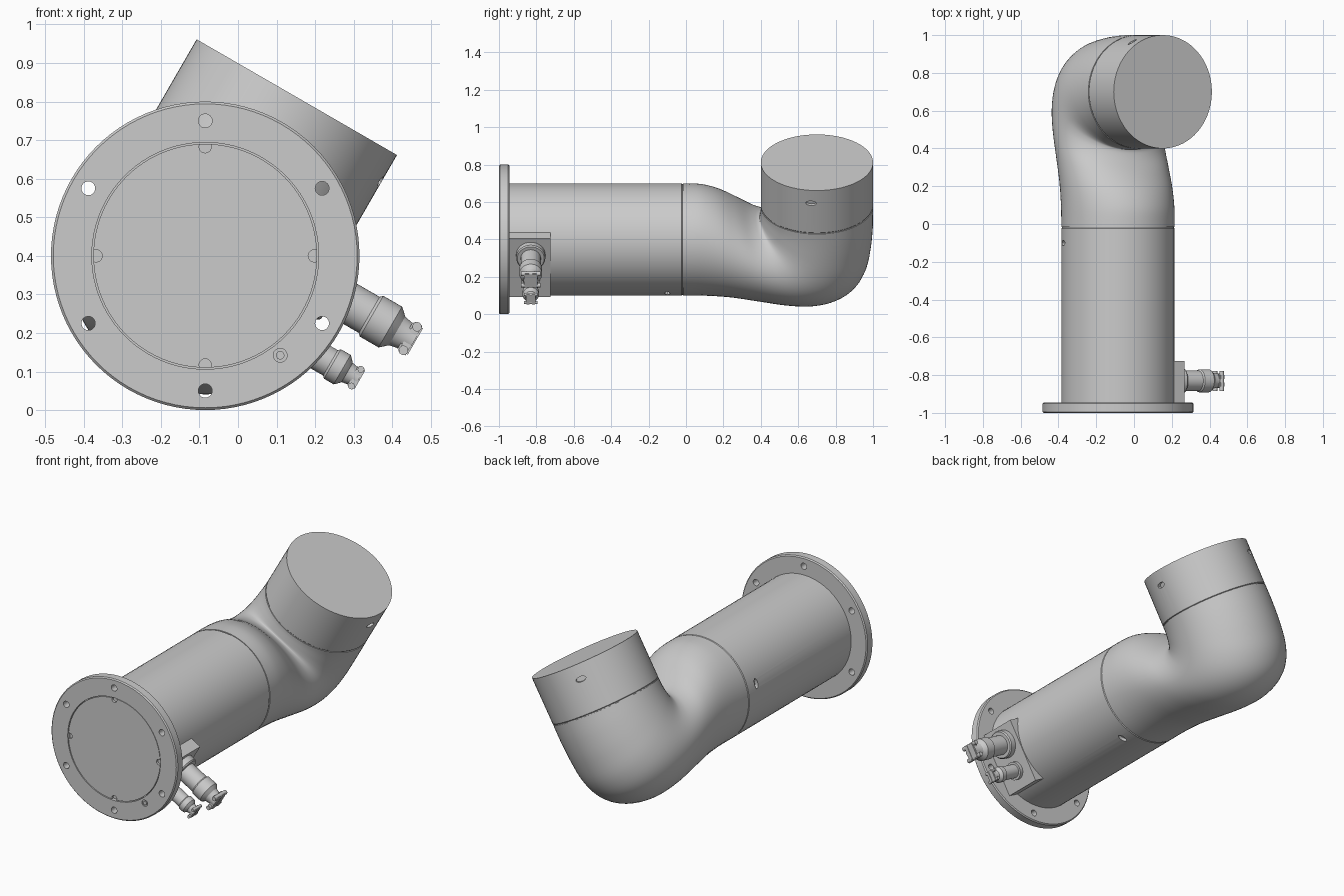
import bpy, bmesh
from math import sin, cos, pi, radians
from mathutils import Matrix, Vector

if "Cube" in bpy.data.objects:
    bpy.data.objects.remove(bpy.data.objects["Cube"])

# Local frame: X = connector direction, Y = main tube axis, Z = upper tube axis
BASE = Matrix.Translation((-0.085, 0, 0.40)) @ Matrix.Rotation(radians(30), 4, 'Y')
ALONG_Y = Matrix.Rotation(radians(-90), 4, 'X')
ALONG_X = Matrix.Rotation(radians(90), 4, 'Y')
T = Matrix.Translation


def finish(name, bm, angle=30):
    bmesh.ops.recalc_face_normals(bm, faces=bm.faces)
    me = bpy.data.meshes.new(name)
    bm.to_mesh(me)
    bm.free()
    ob = bpy.data.objects.new(name, me)
    bpy.context.collection.objects.link(ob)
    ob.matrix_world = BASE
    smooth(ob, angle)
    return ob


def smooth(ob, angle=30):
    bpy.ops.object.select_all(action='DESELECT')
    bpy.context.view_layer.objects.active = ob
    ob.select_set(True)
    bpy.ops.object.shade_smooth_by_angle(angle=radians(angle))


def loft(bm, rings):
    loops = [[bm.verts.new(p) for p in r] for r in rings]
    n = len(loops[0])
    for a, b in zip(loops, loops[1:]):
        for i in range(n):
            bm.faces.new((a[i], a[(i + 1) % n], b[(i + 1) % n], b[i]))
    bm.faces.new(loops[0])
    bm.faces.new(loops[-1])


def lathe(name, profile, m, seg=72):
    bm = bmesh.new()
    loft(bm, [[m @ Vector((r * cos(2 * pi * i / seg), r * sin(2 * pi * i / seg), h))
               for i in range(seg)] for r, h in profile])
    return finish(name, bm)


def cylinder(bm, m, r, depth, seg=20):
    bmesh.ops.create_cone(bm, cap_ends=True, segments=seg, radius1=r, radius2=r,
                          depth=depth, matrix=m)


def cut(ob, bm):
    cutter = finish("cutter", bm)
    cutter.hide_render = True
    bpy.context.view_layer.update()
    mod = ob.modifiers.new("cut", 'BOOLEAN')
    mod.operation, mod.solver, mod.object = 'DIFFERENCE', 'EXACT', cutter
    bpy.context.view_layer.objects.active = ob
    bpy.ops.object.modifier_apply(modifier=mod.name)
    bpy.data.objects.remove(cutter)
    smooth(ob)


def polar(deg, r, y):
    a = radians(deg)
    return Vector((r * cos(a), y, r * sin(a)))


# Mounting flange with bolt holes and a shallow centre recess
flange = lathe("mounting_flange", [(0.394, -1.0), (0.40, -0.994), (0.40, -0.951), (0.394, -0.945)],
               ALONG_Y, 96)
bm = bmesh.new()
for k in range(6):
    cylinder(bm, T(polar(60 * k, 0.35, -0.97)) @ ALONG_Y, 0.018, 0.2)
cylinder(bm, T(polar(-23, 0.323, -1.0)) @ ALONG_Y, 0.018, 0.012)
cylinder(bm, ALONG_Y @ T((0, 0, -1.0)), 0.294, 0.05, 96)
cut(flange, bm)
lathe("locating_pin", [(0.011, -1.0), (0.011, -0.96)], T(polar(-23, 0.323, 0)) @ ALONG_Y, 20)

# Face plate with four rim notches
plate = lathe("face_plate", [(0.290, -0.998), (0.290, -0.96)], ALONG_Y, 96)
bm = bmesh.new()
for k in range(4):
    a = radians(30 + 90 * k)
    m = T(polar(30 + 90 * k, 0.283, -1.0)) @ Matrix.Rotation(-a, 4, 'Y') @ ALONG_Y
    cylinder(bm, m, 0.016, 0.03)
cut(plate, bm)

# Straight tubes with oval screw holes
lower = lathe("lower_tube", [(0.30, -0.95), (0.30, -0.024), (0.296, -0.02), (0.296, -0.015)], ALONG_Y)
bm = bmesh.new()
for deg in (-44, 195):
    m = T(polar(deg, 0.3, -0.1)) @ Matrix.Rotation(radians(-deg), 4, 'Y')
    cylinder(bm, m @ Matrix.Diagonal((1, 1, 2, 1)) @ ALONG_X, 0.014, 0.04)
cut(lower, bm)

AX = T((0, 0.7, 0))
upper = lathe("upper_tube", [(0.296, 0.205), (0.296, 0.21), (0.30, 0.214), (0.30, 0.475)], AX)
bm = bmesh.new()
for deg in (-6, 118):
    m = AX @ Matrix.Rotation(radians(deg), 4, 'Z') @ T((0.3, 0, 0.395))
    cylinder(bm, m @ Matrix.Diagonal((1, 2, 1, 1)) @ ALONG_X, 0.014, 0.04)
cut(upper, bm)

# Elbow: sections spanning an inner and an outer curve (inner y, z, outer y, z)
keys = [Vector(k) for k in (
    (-0.016, 0.30, -0.016, -0.30), (0.08, 0.295, 0.10, -0.30), (0.17, 0.265, 0.24, -0.308),
    (0.26, 0.21, 0.40, -0.33), (0.33, 0.16, 0.56, -0.352), (0.37, 0.14, 0.70, -0.355),
    (0.39, 0.137, 0.82, -0.325), (0.395, 0.142, 0.91, -0.26), (0.397, 0.155, 0.965, -0.16),
    (0.399, 0.175, 0.99, -0.03), (0.40, 0.19, 1.0, 0.10), (0.40, 0.206, 1.0, 0.206))]
pts = [keys[0]] + keys + [keys[-1]]
STEPS, SEG = 5, 72
path = []
for i in range(len(keys) - 1):
    a, b, c, d = pts[i:i + 4]
    for s in range(STEPS):
        t = s / STEPS
        path.append(0.5 * (2 * b + (c - a) * t + (2 * a - 5 * b + 4 * c - d) * t * t
                           + (3 * b - a - 3 * c + d) * t ** 3))
path.append(keys[-1])
rings = []
for j, p in enumerate(path):
    inner, outer = Vector((0, p[0], p[1])), Vector((0, p[2], p[3]))
    mid, half = (inner + outer) / 2, (inner - outer) / 2
    width = 0.30 + 0.012 * sin(pi * j / (len(path) - 1)) ** 2
    rings.append([mid + half * cos(2 * pi * i / SEG) + Vector((width * sin(2 * pi * i / SEG), 0, 0))
                  for i in range(SEG)])
bm = bmesh.new()
loft(bm, rings)
finish("elbow", bm, 50)

# Connector block
bm = bmesh.new()
bmesh.ops.create_cube(bm, size=1, matrix=T((0.252, -0.835, 0)) @ Matrix.Diagonal((0.104, 0.22, 0.36, 1)))
finish("connector_block", bm)


# Cable connectors: turned body plus a split cable clamp with screws
def connector(name, z, profile, tip, w):
    m = T((0, -0.83, z))
    lathe(name + "_body", profile, m @ ALONG_X, 40)
    bm = bmesh.new()
    for side in (-1, 1):
        bmesh.ops.create_cube(bm, size=1, matrix=m @ T((tip - 0.35 * w, side * 0.45 * w, 0))
                              @ Matrix.Diagonal((0.7 * w, 0.7 * w, 2 * w, 1)))
    bmesh.ops.bevel(bm, geom=bm.edges[:], offset=0.1 * w, segments=2, affect='EDGES')
    for side in (-1, 1):
        cylinder(bm, m @ T((tip - 0.35 * w, 0, side * 0.8 * w)) @ ALONG_Y, 0.28 * w, 2.4 * w, 16)
    finish(name + "_clamp", bm)


connector("large_connector", 0.08,
          [(0.078, 0.29), (0.078, 0.335), (0.072, 0.342), (0.054, 0.342), (0.054, 0.445),
           (0.061, 0.452), (0.061, 0.508), (0.056, 0.514), (0.043, 0.528), (0.038, 0.55),
           (0.038, 0.58)], 0.583, 0.044)
connector("small_connector", -0.078,
          [(0.050, 0.29), (0.050, 0.325), (0.038, 0.325), (0.038, 0.42), (0.044, 0.426),
           (0.044, 0.455), (0.040, 0.46), (0.029, 0.47), (0.026, 0.485), (0.026, 0.505)],
          0.508, 0.031)
